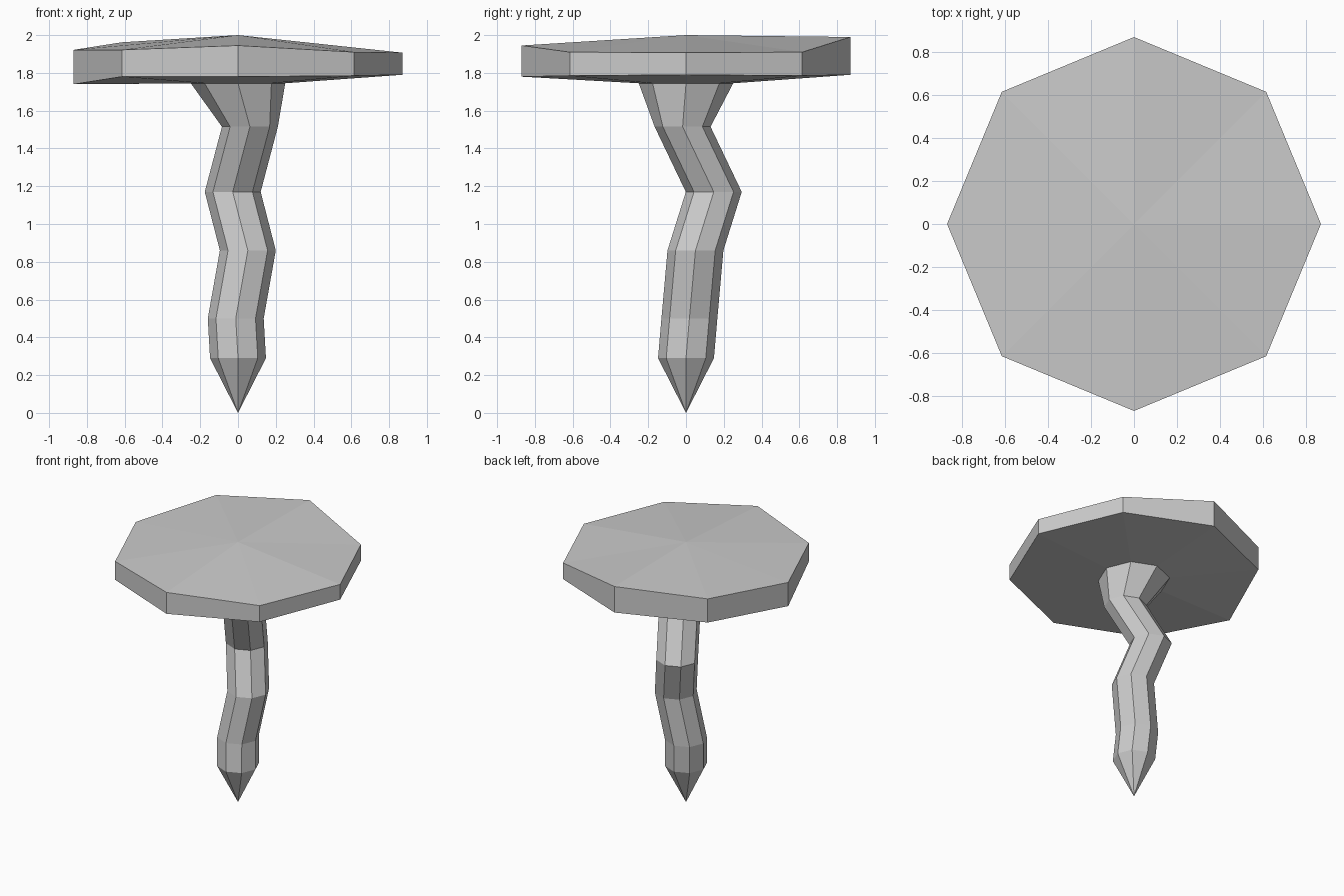
import bpy, bmesh
from math import cos, sin, pi

if "Cube" in bpy.data.objects:
    bpy.data.objects.remove(bpy.data.objects["Cube"])

N = 8


def ring(x, y, r, z):
    """Octagon around (x, y); z is one height or a height per corner."""
    zs = z if isinstance(z, list) else [z] * N
    return [(x + r * cos(2 * pi * i / N), y + r * sin(2 * pi * i / N), zs[i])
            for i in range(N)]


def loft(name, rings, tip_start=None, tip_end=None):
    """Skin a stack of rings, optionally closing each end to a point."""
    bm = bmesh.new()
    loops = [[bm.verts.new(p) for p in r] for r in rings]
    for a, b in zip(loops, loops[1:]):
        for i in range(N):
            j = (i + 1) % N
            bm.faces.new((a[i], a[j], b[j], b[i]))
    for tip, loop, flip in ((tip_start, loops[0], True), (tip_end, loops[-1], False)):
        if tip:
            t = bm.verts.new(tip)
            for i in range(N):
                a, b = loop[i], loop[(i + 1) % N]
                bm.faces.new((b, a, t) if flip else (a, b, t))
    mesh = bpy.data.meshes.new(name)
    bm.to_mesh(mesh)
    bm.free()
    obj = bpy.data.objects.new(name, mesh)
    bpy.context.collection.objects.link(obj)
    return obj


# Crooked stem: pointed foot, wandering rings, flared top
collar = ring(0, 0, 0.25, 1.745)
path = [(0, 0, 0.29), (-0.012, 0.018, 0.50), (0.052, 0.05, 0.86),
        (-0.028, 0.147, 1.17), (0.063, -0.018, 1.515)]
loft("stem", [ring(x, y, 0.148, z) for x, y, z in path] + [collar],
     tip_start=(0, 0, 0))

# Uneven octagonal cap: underside, rim and shallow peak (corners from +x, anticlockwise)
rim_low = [1.79, 1.785, 1.79, 1.78, 1.74, 1.78, 1.78, 1.785]
rim_high = [1.907, 1.91, 1.99, 1.962, 1.922, 1.922, 1.945, 1.91]
loft("cap", [collar, ring(0, 0, 0.87, rim_low), ring(0, 0, 0.87, rim_high)],
     tip_end=(0, 0, 2.0))
